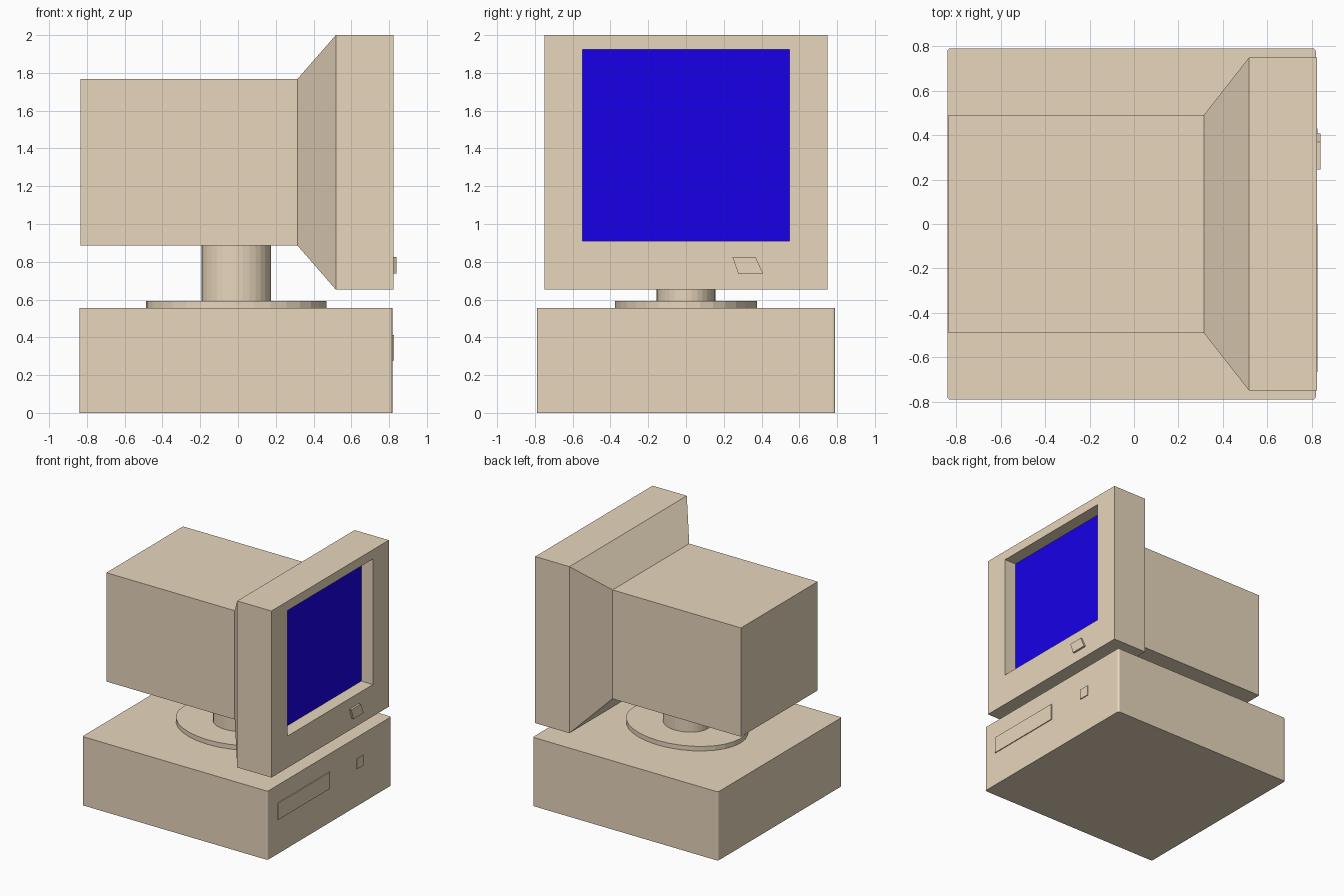
import bpy, bmesh
from mathutils import Matrix, Vector

default = bpy.data.objects.get("Cube")
if default:
    bpy.data.objects.remove(default, do_unlink=True)


def make_material(name, rgb):
    mat = bpy.data.materials.new(name)
    mat.use_nodes = True
    mat.diffuse_color = (*rgb, 1)
    mat.node_tree.nodes["Principled BSDF"].inputs["Base Color"].default_value = (*rgb, 1)
    return mat


beige = make_material("beige_plastic", (0.80, 0.67, 0.50))
blue = make_material("blue_screen", (0.009, 0.0, 0.80))


def finish(bm, name, *mats):
    bmesh.ops.recalc_face_normals(bm, faces=bm.faces)
    mesh = bpy.data.meshes.new(name)
    bm.to_mesh(mesh)
    bm.free()
    for mat in mats:
        mesh.materials.append(mat)
    obj = bpy.data.objects.new(name, mesh)
    bpy.context.collection.objects.link(obj)
    return obj


def box(name, low, high, corner=0):
    """Box from two corners; corner rounds the upright edges only."""
    low, high = Vector(low), Vector(high)
    bm = bmesh.new()
    bmesh.ops.create_cube(bm, size=1)
    bmesh.ops.scale(bm, vec=high - low, verts=bm.verts)
    bmesh.ops.translate(bm, vec=(low + high) / 2, verts=bm.verts)
    if corner:
        upright = [e for e in bm.edges
                   if (e.verts[0].co.xy - e.verts[1].co.xy).length < 0.001]
        bmesh.ops.bevel(bm, geom=upright, offset=corner, segments=3,
                        profile=0.5, affect='EDGES')
    return finish(bm, name, beige)


def oval_disc(name, rx, ry, z0, z1):
    bm = bmesh.new()
    place = Matrix.Translation((-0.01, 0, (z0 + z1) / 2)) @ Matrix.Diagonal((rx, ry, z1 - z0, 1))
    bmesh.ops.create_cone(bm, cap_ends=True, segments=32, radius1=1, radius2=1,
                          depth=1, matrix=place)
    return finish(bm, name, beige)


# Computer case with its drive and button
box("computer_case", (-0.84, -0.79, 0), (0.818, 0.79, 0.556), 0.014)
box("disk_drive", (0.80, -0.665, 0.278), (0.825, 0, 0.412))
box("case_button", (0.80, 0.345, 0.303), (0.825, 0.43, 0.385))

# Oval monitor stand
oval_disc("stand_plate", 0.478, 0.376, 0.55, 0.593)
oval_disc("stand_column", 0.184, 0.156, 0.585, 0.90)

# Monitor shell: rectangular rings from the back to the recessed screen
rings = [  # x, half width, bottom, top
    (-0.835, 0.49, 0.887, 1.767),
    (0.314, 0.49, 0.887, 1.767),
    (0.518, 0.75, 0.653, 2.0),
    (0.824, 0.75, 0.653, 2.0),
    (0.824, 0.547, 0.91, 1.925),
    (0.72, 0.547, 0.91, 1.925),
]
bm = bmesh.new()
loops = [[bm.verts.new(p) for p in ((x, -w, lo), (x, w, lo), (x, w, hi), (x, -w, hi))]
         for x, w, lo, hi in rings]
for a, b in zip(loops, loops[1:]):
    for i in range(4):
        j = (i + 1) % 4
        bm.faces.new((a[i], a[j], b[j], b[i]))
bm.faces.new(loops[0])
bm.faces.new(loops[-1]).material_index = 1
finish(bm, "monitor", beige, blue)

# Slanted power button below the screen
bm = bmesh.new()
outline = [(0.277, 0.738), (0.408, 0.738), (0.368, 0.825), (0.246, 0.825)]
face = bm.faces.new([bm.verts.new((0.81, y, z)) for y, z in outline])
solid = bmesh.ops.extrude_face_region(bm, geom=[face], use_keep_orig=True)
bmesh.ops.translate(bm, vec=(0.03, 0, 0),
                    verts=[v for v in solid["geom"] if isinstance(v, bmesh.types.BMVert)])
finish(bm, "power_button", beige)
